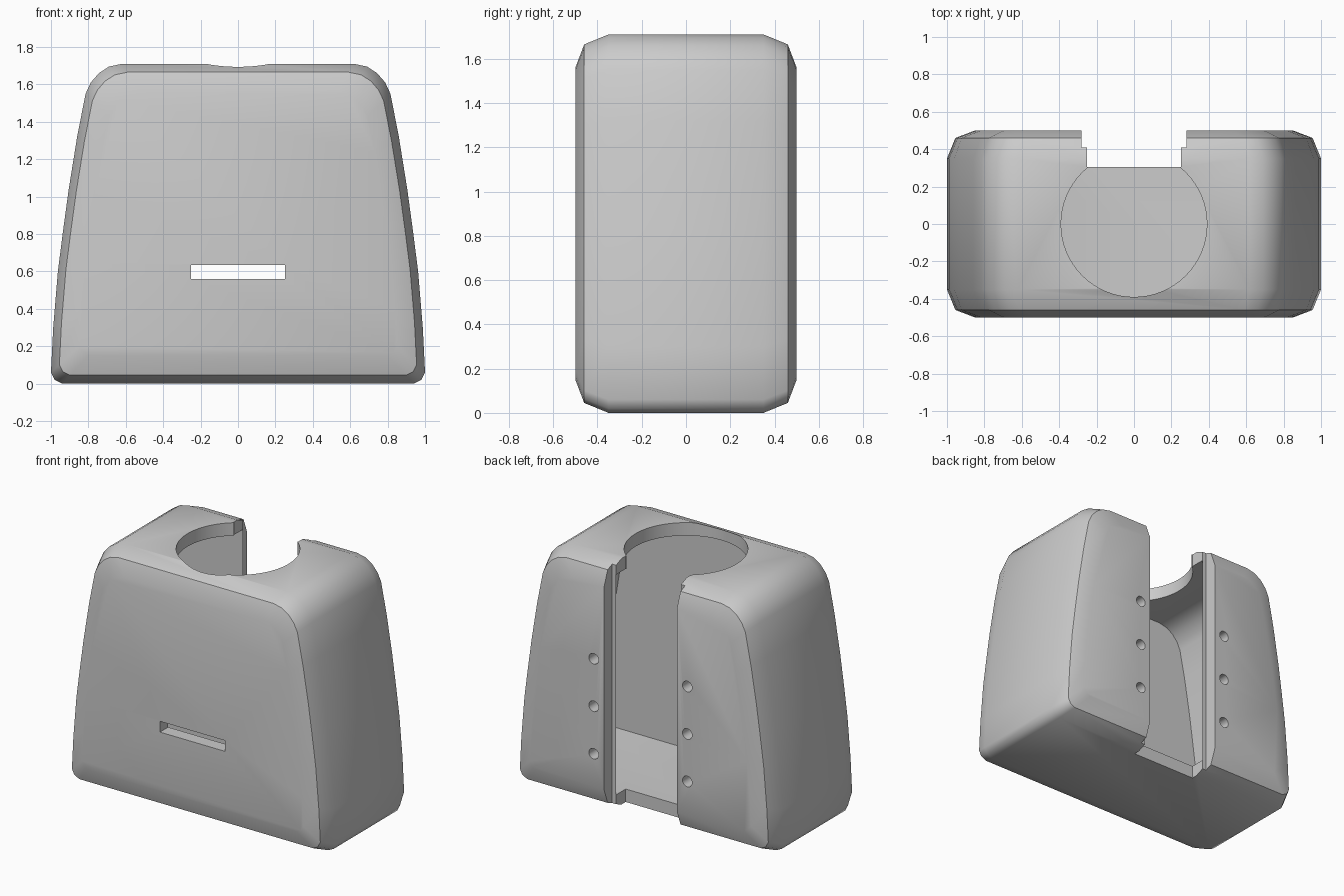
import bpy
import bmesh

if "Cube" in bpy.data.objects:
    bpy.data.objects.remove(bpy.data.objects["Cube"], do_unlink=True)

MID = 0.855  # half the height

# Right half of the tapered outline, bottom to top (x, z)
HALF = [(0.94, 0), (0.98, 0.02), (1.0, 0.06), (0.988, 0.3), (0.963, 0.6),
        (0.935, 0.82), (0.905, 1.04), (0.86, 1.32), (0.815, 1.55),
        (0.787, 1.61), (0.744, 1.66), (0.69, 1.695), (0.62, 1.71)]
OUTLINE = HALF + [(-x, z) for x, z in reversed(HALF)]


def loft(name, stations):
    """Skin the outline through (y, inset) stations and cap both ends."""
    bm = bmesh.new()
    rings = []
    for y, inset in stations:
        rings.append([bm.verts.new((x * (1 - inset), y,
                                    MID + (z - MID) * (1 - inset / MID)))
                      for x, z in OUTLINE])
    n = len(OUTLINE)
    for a, b in zip(rings, rings[1:]):
        for i in range(n):
            j = (i + 1) % n
            bm.faces.new((a[i], a[j], b[j], b[i]))
    bm.faces.new(rings[0])
    bm.faces.new(rings[-1])
    bmesh.ops.recalc_face_normals(bm, faces=bm.faces)
    mesh = bpy.data.meshes.new(name)
    bm.to_mesh(mesh)
    bm.free()
    obj = bpy.data.objects.new(name, mesh)
    bpy.context.collection.objects.link(obj)
    return obj


def box(name, lo, hi):
    bpy.ops.mesh.primitive_cube_add(size=1, location=[(a + b) / 2 for a, b in zip(lo, hi)])
    obj = bpy.context.object
    obj.name = name
    obj.scale = [b - a for a, b in zip(lo, hi)]
    return obj


def cylinder(name, radius, depth, location, sides, rotation=(0, 0, 0)):
    bpy.ops.mesh.primitive_cylinder_add(vertices=sides, radius=radius, depth=depth,
                                        location=location, rotation=rotation)
    obj = bpy.context.object
    obj.name = name
    return obj


# Outer shell with two-step bevelled front and back rims
body = loft("housing_body", [(-0.5, 0.15), (-0.46, 0.045), (-0.35, 0),
                             (0.35, 0), (0.46, 0.045), (0.5, 0.15)])

# Hollow inside, round top opening, rear channel and front slot
cutters = [
    loft("cavity_cutter", [(-0.41, 0.09), (0.41, 0.09)]),
    cylinder("top_opening_cutter", 0.39, 1.0, (0, 0, 1.7), 64),
    box("channel_cutter", (-0.25, 0.305, -0.2), (0.25, 0.7, 2)),
    box("rear_gap_cutter", (-0.28, 0.41, -0.2), (0.28, 0.7, 2)),
    box("front_slot_cutter", (-0.25, -0.7, 0.56), (0.25, -0.3, 0.635)),
]

# Screw holes either side of the rear gap
for side in (-1, 1):
    for row in range(3):
        cutters.append(cylinder("screw_hole_cutter", 0.037, 0.4,
                                (side * 0.36, 0.5, 0.38 + row * 0.33), 24,
                                (1.5708, 0, 0)))

bpy.ops.object.select_all(action="DESELECT")
bpy.context.view_layer.objects.active = body
body.select_set(True)
for cutter in cutters:
    cutter.hide_render = True
    mod = body.modifiers.new(cutter.name, "BOOLEAN")
    mod.operation = "DIFFERENCE"
    mod.solver = "EXACT"
    mod.object = cutter
    bpy.ops.object.modifier_apply(modifier=mod.name)
for cutter in cutters:
    bpy.data.objects.remove(cutter, do_unlink=True)

# Plain grey finish
grey = bpy.data.materials.new("plain_grey")
grey.use_nodes = True
color = (0.6, 0.6, 0.6, 1)
grey.diffuse_color = color
grey.node_tree.nodes["Principled BSDF"].inputs["Base Color"].default_value = color
body.data.materials.clear()
body.data.materials.append(grey)
for poly in body.data.polygons:
    poly.material_index = 0

bpy.ops.object.shade_smooth_by_angle(angle=0.65)
